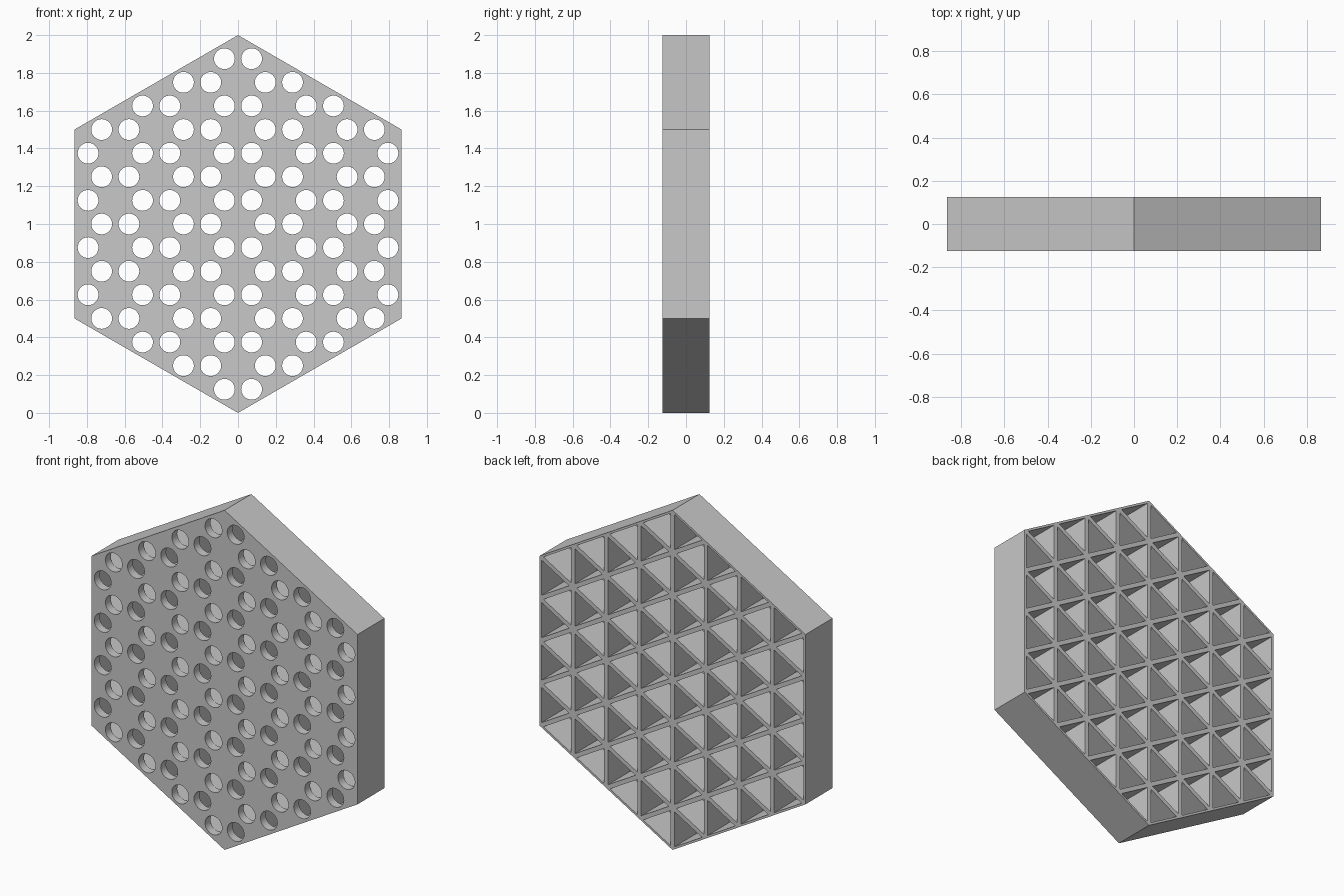
import bpy, bmesh
from math import pi, sqrt
from mathutils import Matrix, Vector

cube = bpy.data.objects.get("Cube")
if cube:
    bpy.data.objects.remove(cube)

CELL = 0.25                 # triangle side
COL = CELL * sqrt(3) / 2    # width of one column of triangles
DEPTH = 0.25                # panel thickness
SKIN = 0.05                 # thickness of the front skin
RIB = 0.025                 # rib width
HOLE = 0.055                # hole radius
ROWS = 4                    # triangles along each side of the hexagon

GREY = (0.58, 0.58, 0.58, 1)
grey = bpy.data.materials.new("plain grey")
grey.use_nodes = True
grey.diffuse_color = GREY
grey.node_tree.nodes["Principled BSDF"].inputs["Base Color"].default_value = GREY


def add_prism(bm, x, z, radius, sides, y0, y1):
    """Prism along y, with its first corner pointing straight up."""
    place = Matrix.Translation((x, (y0 + y1) / 2, z)) @ Matrix.Rotation(pi / 2, 4, 'X')
    bmesh.ops.create_cone(bm, cap_ends=True, segments=sides, radius1=radius,
                          radius2=radius, depth=y1 - y0, matrix=place)


def make_object(name, bm):
    # Aim every normal outwards before storing the mesh
    bmesh.ops.recalc_face_normals(bm, faces=bm.faces)
    mesh = bpy.data.meshes.new(name)
    bm.to_mesh(mesh)
    bm.free()
    mesh.materials.append(grey)
    obj = bpy.data.objects.new(name, mesh)
    bpy.context.collection.objects.link(obj)
    return obj


def triangle_cells():
    """Centre of each triangle and the side (+1 or -1) its corner points to."""
    for col in range(-ROWS, ROWS):
        left = 2 * ROWS - abs(col)         # triangle edges on each column line
        right = 2 * ROWS - abs(col + 1)
        for count, x, side in ((left, (col + 1 / 3) * COL, 1),
                               (right, (col + 2 / 3) * COL, -1)):
            for i in range(count):
                yield x, 1 + (i - (count - 1) / 2) * CELL, side


# Solid hexagonal panel with a corner at the top
half = DEPTH / 2
body = bmesh.new()
add_prism(body, 0, 1, 1, 6, -half, half)
panel = make_object("isogrid_panel", body)

# Triangular pockets open at the back, and round holes through the skin
pockets, holes = bmesh.new(), bmesh.new()
pocket_radius = 2 * (COL / 3 - RIB / 2)
for x, z, side in triangle_cells():
    corners = [Vector((x + side * pocket_radius * dx, -half + SKIN, z + pocket_radius * dz))
               for dx, dz in ((1, 0), (-0.5, sqrt(0.75)), (-0.5, -sqrt(0.75)))]
    face = pockets.faces.new([pockets.verts.new(c) for c in corners])
    grown = bmesh.ops.extrude_face_region(pockets, geom=[face], use_keep_orig=True)
    top = [g for g in grown["geom"] if isinstance(g, bmesh.types.BMVert)]
    bmesh.ops.translate(pockets, verts=top, vec=(0, DEPTH, 0))
    add_prism(holes, x, z, HOLE, 32, -half - 0.05, -half + SKIN + 0.05)

# Cut both sets out of the panel
bpy.context.view_layer.objects.active = panel
for name, bm in (("pocket_cutter", pockets), ("hole_cutter", holes)):
    cutter = make_object(name, bm)
    cutter.hide_render = True
    cut = panel.modifiers.new(name, 'BOOLEAN')
    cut.operation = 'DIFFERENCE'
    cut.solver = 'EXACT'
    cut.object = cutter
    bpy.ops.object.modifier_apply(modifier=cut.name)
    bpy.data.objects.remove(cutter)

# Smooth the hole walls, keep the ribs crisp
bpy.ops.object.select_all(action='DESELECT')
panel.select_set(True)
bpy.ops.object.shade_smooth_by_angle(angle=pi / 6)
